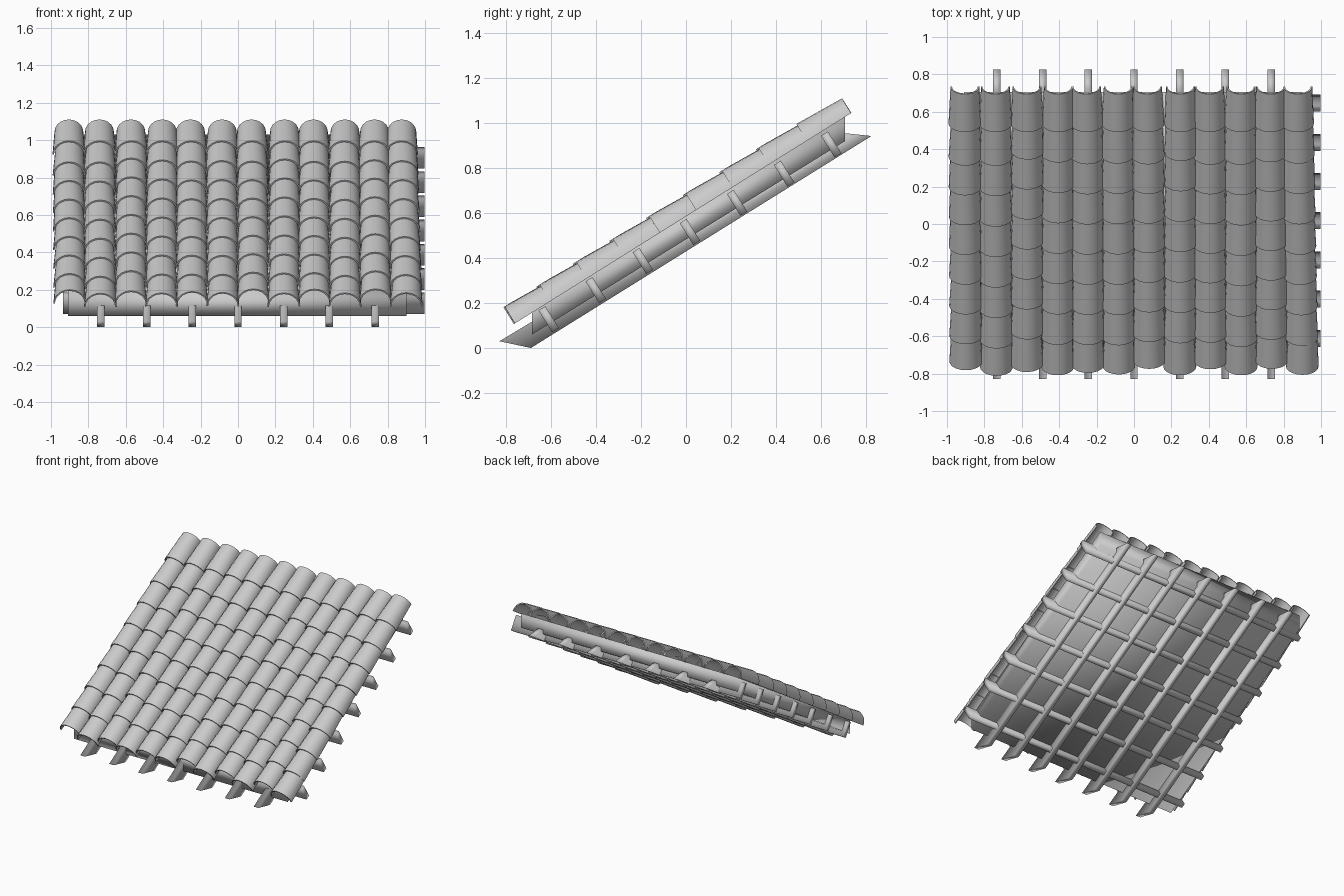
import bpy, math, random
from mathutils import Matrix, Vector

if "Cube" in bpy.data.objects:
    bpy.data.objects.remove(bpy.data.objects["Cube"])

random.seed(4)
SLOPE = math.radians(32)
COLS, ROWS = 12, 9
LENGTH, SEG = 0.232, 10


def make(name, verts, faces, full_smooth=False, angle=40):
    me = bpy.data.meshes.new(name)
    me.from_pydata(verts, [], faces)
    ob = bpy.data.objects.new(name, me)
    bpy.context.collection.objects.link(ob)
    bpy.ops.object.select_all(action='DESELECT')
    ob.select_set(True)
    bpy.context.view_layer.objects.active = ob
    if full_smooth:
        bpy.ops.object.shade_smooth()
    else:
        bpy.ops.object.shade_smooth_by_angle(angle=math.radians(angle))
    return ob


def prism(name, profile, x0, x1, full_smooth=True):
    # yz outline extruded along x
    n = len(profile)
    verts = [(x0, y, z) for y, z in profile] + [(x1, y, z) for y, z in profile]
    faces = [tuple(range(n))[::-1], tuple(range(n, 2 * n))]
    faces += [(i, (i + 1) % n, n + (i + 1) % n, n + i) for i in range(n)]
    return make(name, verts, faces, full_smooth)


def tile_geometry(length, r_front, r_back, thick):
    # tapered half-pipe with thickness, lying along +y
    rings = [(0, r_front), (length, r_back), (length, r_back - thick), (0, r_front - thick)]
    verts, faces = [], []
    for y, r in rings:
        for i in range(SEG + 1):
            a = math.pi * i / SEG
            verts.append(Vector((r * math.cos(a), y, r * math.sin(a))))
    m = SEG + 1
    for k in range(4):
        k2 = (k + 1) % 4
        for i in range(SEG):
            faces.append((k * m + i, k2 * m + i, k2 * m + i + 1, k * m + i + 1)[::-1])
    faces.append((0, m, 2 * m, 3 * m))
    faces.append((m - 1, 4 * m - 1, 3 * m - 1, 2 * m - 1))
    return verts, faces


# sloped roof deck
prism("roof_deck", [(-0.685, 0.06), (0.707, 0.92), (0.707, 1.03), (-0.685, 0.165)], -0.91, 0.9)

# rafters running up the slope
for i in range(7):
    x = (i - 3) * 0.2445
    prism(f"rafter_{i + 1}", [(-0.83, 0.03), (-0.69, 0.0), (0.825, 0.943), (0.71, 0.955)],
          x - 0.02, x + 0.02)

# purlins running across
u = Vector((math.cos(SLOPE), math.sin(SLOPE)))
n = Vector((-u.y, u.x))
for i in range(7):
    c = Vector((-0.611 + i * 0.2095, 0.128 + i * 0.1295))
    prof = [c + u * a + n * b for a, b in
            ((-0.018, -0.057), (0.018, -0.057), (0.018, 0.057), (-0.018, 0.057))]
    prism(f"purlin_{i + 1}", [tuple(p) for p in prof], -0.935, 0.997)

# columns of overlapping barrel tiles
tv, tf = tile_geometry(LENGTH, 0.088, 0.077, 0.008)
eaves = [-0.735, -0.765, -0.745, -0.762, -0.75, -0.758, -0.728, -0.762, -0.73, -0.762, -0.728, -0.76]
for c in range(COLS):
    verts, faces = [], []
    x_low = (c - (COLS - 1) / 2) * 0.1635
    lean = -0.025 if c == COLS - 1 else random.uniform(-0.008, 0.006)
    drift = random.uniform(-0.025, 0.02)
    for r in range(ROWS):
        t = r / (ROWS - 1)
        y = eaves[c] + (0.538 - eaves[c]) * t
        if 0 < r < ROWS - 1:
            y += drift
        z = 0.102 + 0.6255 * (y + 0.773)
        mat = (Matrix.Translation((x_low + lean * t, y, z)) @ Matrix.Rotation(SLOPE, 4, 'X')
               @ Matrix.Rotation(random.uniform(-0.015, 0.015), 4, 'Z'))
        base = len(verts)
        verts += [mat @ v for v in tv]
        faces += [tuple(base + k for k in f) for f in tf]
    make(f"tile_column_{c + 1}", [tuple(v) for v in verts], faces)
